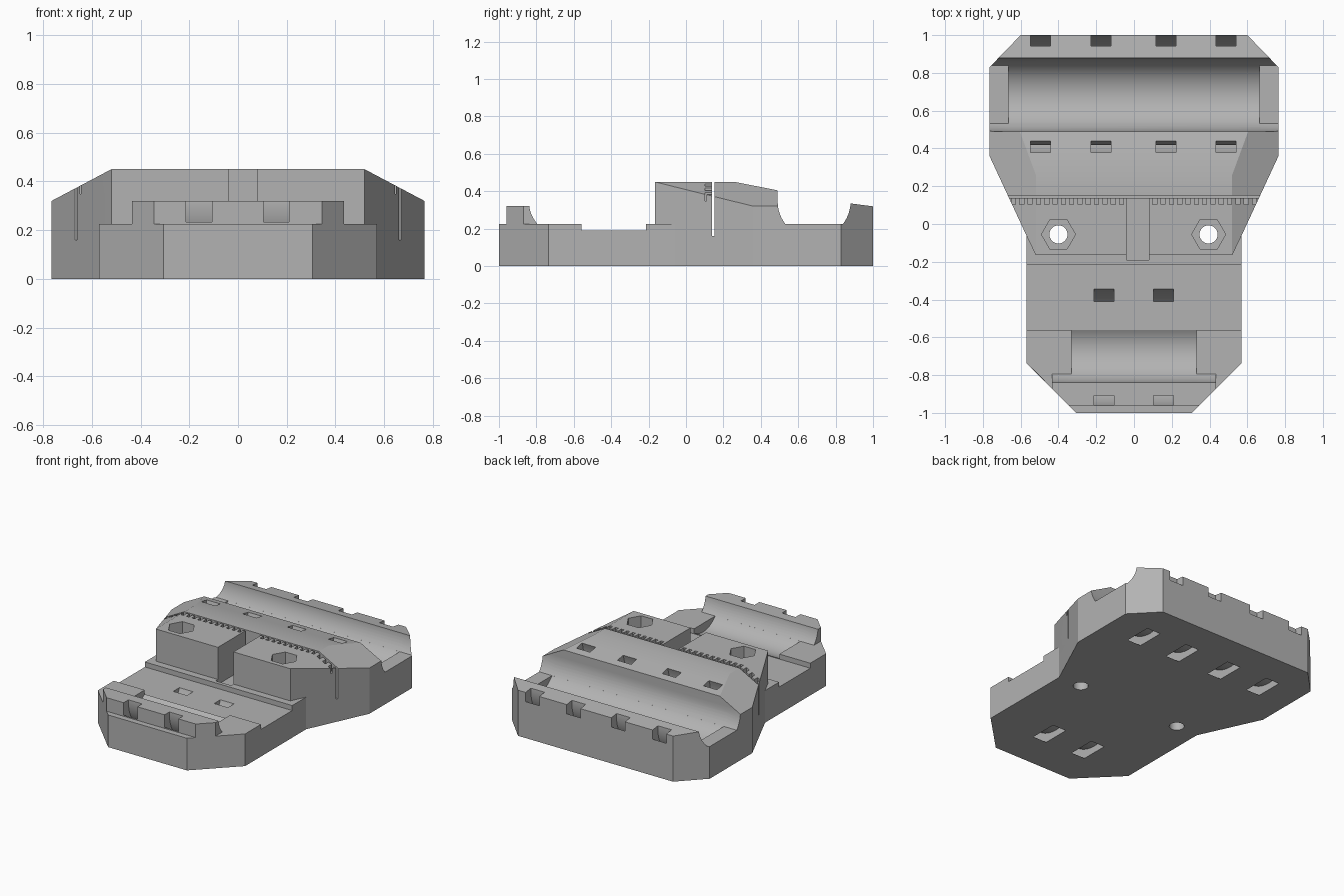
import bpy, bmesh, math

if "Cube" in bpy.data.objects:
    bpy.data.objects.remove(bpy.data.objects["Cube"])

grey = bpy.data.materials.new("plain_grey")
grey.diffuse_color = (0.45, 0.45, 0.45, 1)
grey.use_nodes = True
grey.node_tree.nodes["Principled BSDF"].inputs["Base Color"].default_value = grey.diffuse_color


def make(name, prisms):
    """Object made of prisms (axis, 2D points, low, high)."""
    bm = bmesh.new()
    place = {'x': lambda a, b, c: (c, a, b),
             'y': lambda a, b, c: (a, c, b),
             'z': lambda a, b, c: (a, b, c)}
    for axis, pts, lo, hi in prisms:
        p = place[axis]
        low = [bm.verts.new(p(a, b, lo)) for a, b in pts]
        high = [bm.verts.new(p(a, b, hi)) for a, b in pts]
        bm.faces.new(low)
        bm.faces.new(high)
        for i in range(len(pts)):
            j = (i + 1) % len(pts)
            bm.faces.new((low[i], low[j], high[j], high[i]))
    bmesh.ops.recalc_face_normals(bm, faces=bm.faces)
    me = bpy.data.meshes.new(name)
    bm.to_mesh(me)
    bm.free()
    ob = bpy.data.objects.new(name, me)
    bpy.context.collection.objects.link(ob)
    return ob


def cut(*prisms):
    """Subtract one batch of separate prisms from the plate."""
    cutter = make("cutter", prisms)
    cutter.hide_render = True
    mod = plate.modifiers.new("cut", 'BOOLEAN')
    mod.operation, mod.solver, mod.object = 'DIFFERENCE', 'EXACT', cutter
    bpy.ops.object.modifier_apply(modifier=mod.name)
    bpy.data.objects.remove(cutter)


def box(x0, x1, y0, y1, z0, z1=1):
    return ('z', [(x0, y0), (x1, y0), (x1, y1), (x0, y1)], z0, z1)


def both(half):
    """Close a right-half outline with its mirror image."""
    return half + [(-x, y) for x, y in reversed(half)]


def arc(cy, cz, r, a0, a1, n=32):
    angles = [math.radians(a0 + (a1 - a0) * i / n) for i in range(n + 1)]
    return [(cy + r * math.cos(a), cz + r * math.sin(a)) for a in angles]


def trough(cy, cz, r, floor, half_width):
    low = [(y, z) for y, z in arc(cy, cz, r, 180, 360) if z > floor]
    if floor > 0:
        d = math.sqrt(r * r - (cz - floor) ** 2)
        k = len(low) // 2
        low = low[:k] + [(cy - d, floor), (cy + d, floor)] + low[k:]
    return ('x', [(cy - r, 1)] + low + [(cy + r, 1)], -half_width, half_width)


# body: plan outline at full height
plate = make("mount_plate", [('z', both([(0.60, 1), (0.765, 0.83), (0.765, 0.36), (0.57, -0.06),
                                         (0.57, -0.735), (0.305, -1)]), 0, 0.45)])
bpy.context.view_layer.objects.active = plate
plate.select_set(True)

# low deck in front of the raised block, then the front ridge
cut(('z', both([(0.52, -0.165), (0.57, -0.06), (0.8, -0.06), (0.8, -0.68)]), 0.225, 1))
cut(box(-1, 1, -1.1, -0.66, 0.32))
cut(box(0.435, 1, -1.1, -0.66, 0.225), box(-1, -0.435, -1.1, -0.66, 0.225))
cut(box(-1, 1, -1.1, -0.96, 0.225))
cut(box(-1, 1, -0.56, -0.215, 0.19))

# sloped back of the block, rear rim and side bevels
cut(('x', [(0.209, 0.46), (0.49, 0.405), (0.685, 0.367), (0.685, 0.36),
           (1.05, 0.313), (1.05, 0.6), (0.209, 0.6)], -1, 1))
cut(*[('y', [(s * x, z) for x, z in [(0.501, 0.46), (0.82, 0.291), (0.82, 0.6), (0.501, 0.6)]],
       -1.1, 1.1) for s in (1, -1)])

# round troughs: shallow over the full width, deep between the end pads
for cy, r, w in ((0.685, 0.195, 0.665), (-0.66, 0.18, 0.33)):
    cut(trough(cy, 0.345, r, 0.225, 1))
    cut(trough(cy, 0.345, r, 0, w))

# curved strap tunnels under the troughs
for cy, xs in ((0.68, (-0.495, -0.175, 0.17, 0.488)), (-0.645, (-0.16, 0.157))):
    ring = arc(cy, 0.31, 0.325, 140, 400) + arc(cy, 0.31, 0.263, 400, 140)
    cut(*[('x', ring, x - 0.053, x + 0.053) for x in xs])

# thin cross slot, centre channel
cut(box(-1, 1, 0.138, 0.152, 0.16))
cut(box(-0.04, 0.08, -0.19, 0.145, 0.19))

# row of rack notches along the slot
notches = []
for i in range(30):
    x = -0.638 + 0.044 * i
    if -0.06 < x < 0.1:
        continue
    surface = 0.45 - max(0, abs(x) - 0.52) * 0.53
    notches.append(box(x - 0.011, x + 0.011, 0.102, 0.145, surface - 0.04))
cut(*notches)

# bolt holes with hexagonal nut pockets
def ngon(cx, r, n):
    return arc(cx, -0.055, r, 0, 360 - 360 / n, n - 1)

cut(*[('z', ngon(x, 0.09, 6), 0.32, 1) for x in (-0.4, 0.395)])
cut(*[('z', ngon(x, 0.048, 32), -0.1, 1) for x in (-0.4, 0.395)])

plate.data.materials.clear()
plate.data.materials.append(grey)
for f in plate.data.polygons:
    f.material_index = 0
bpy.ops.object.shade_smooth_by_angle(angle=math.radians(20))
